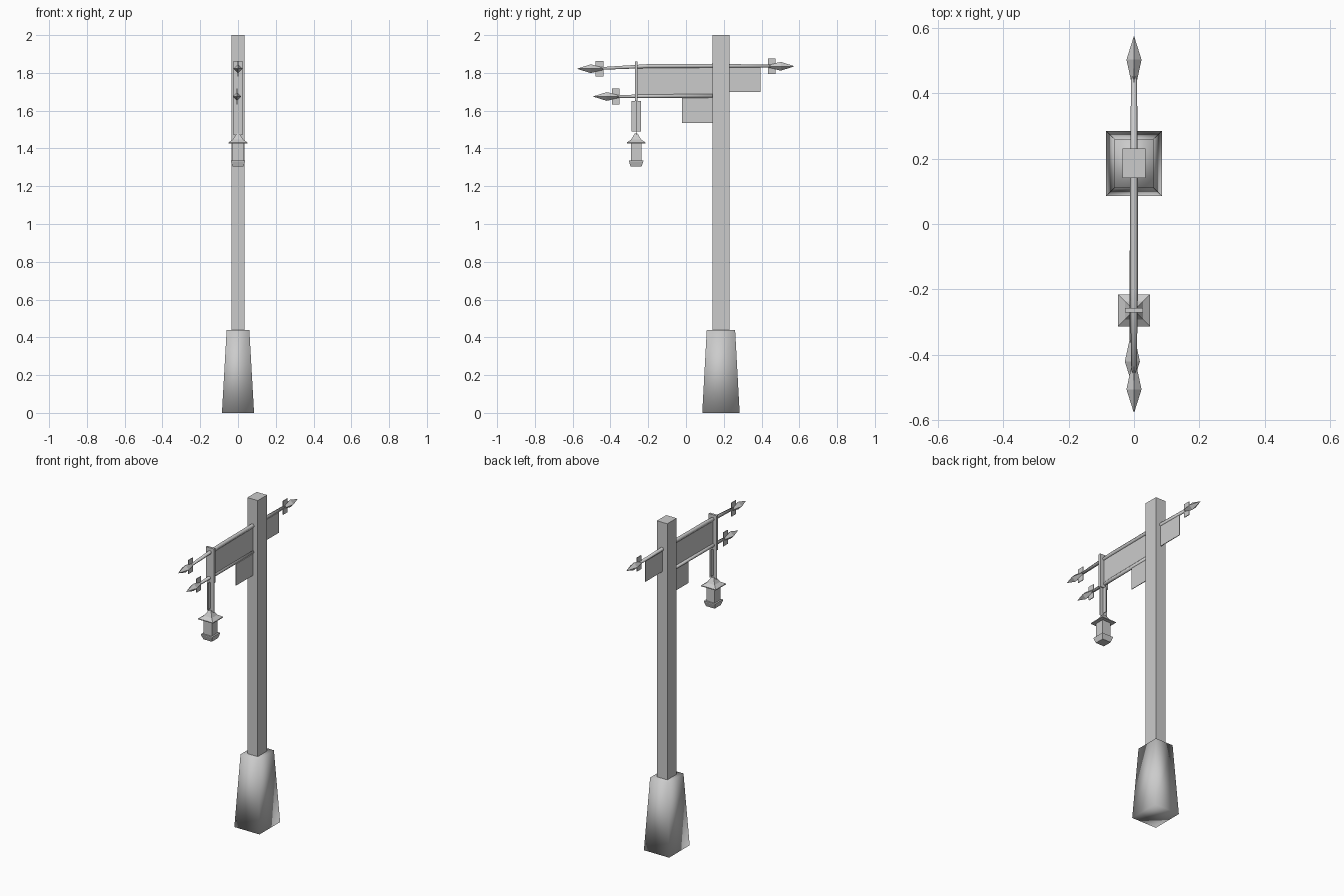
import bpy, bmesh, math
from mathutils import Vector

old = bpy.data.objects.get("Cube")
if old:
    bpy.data.objects.remove(old)

grey = bpy.data.materials.new("plain_grey")
grey.use_nodes = True
COLOUR = (0.6, 0.6, 0.6, 1)
grey.diffuse_color = COLOUR
grey.node_tree.nodes["Principled BSDF"].inputs["Base Color"].default_value = COLOUR


def finish(name, bm, smooth=False):
    bmesh.ops.recalc_face_normals(bm, faces=bm.faces)
    for f in bm.faces:
        f.smooth = smooth
    mesh = bpy.data.meshes.new(name)
    bm.to_mesh(mesh)
    bm.free()
    mesh.materials.append(grey)
    obj = bpy.data.objects.new(name, mesh)
    bpy.context.collection.objects.link(obj)
    return obj


def loft(name, rings, smooth=False):
    """Skin a list of vertex rings and cap both ends."""
    bm = bmesh.new()
    loops = [[bm.verts.new(p) for p in ring] for ring in rings]
    n = len(loops[0])
    for a, b in zip(loops, loops[1:]):
        for i in range(n):
            j = (i + 1) % n
            bm.faces.new((a[i], a[j], b[j], b[i]))
    bm.faces.new(loops[0])
    bm.faces.new(loops[-1])
    return finish(name, bm, smooth)


def rect(cy, hx, hy, z):
    return [(sx * hx, cy + sy * hy, z) for sx, sy in ((-1, -1), (1, -1), (1, 1), (-1, 1))]


def box(name, hx, y0, y1, z0, z1, x=0):
    obj = loft(name, [rect((y0 + y1) / 2, hx, (y1 - y0) / 2, z) for z in (z0, z1)])
    obj.location.x = x
    return obj


def rod(name, path, sides, smooth):
    """Tube along y; path holds (x, y, z, radius)."""
    turn = [2 * math.pi * i / sides for i in range(sides)]
    return loft(name, [[(x + r * math.cos(t), y, z + r * math.sin(t)) for t in turn]
                       for x, y, z, r in path], smooth)


def spear(name, x, tip, z, d):
    """Four-sided point whose tip faces direction d along y."""
    rod(name, [(x, tip, z, 0.001), (x, tip - d * 0.07, z, 0.023),
               (x, tip - d * 0.135, z, 0.009)], 4, False)


# Post and tapered base
POST_Y = 0.185
loft("base", [rect(POST_Y, 0.085, 0.099, 0), rect(POST_Y, 0.06, 0.075, 0.44)], True)
box("post", 0.035, 0.14, 0.23, 0.44, 2.0)

# Rods with spear points and cross plates
rod("upper_rod", [(0, -0.46, 1.823, 0.008), (0, -0.2, 1.836, 0.012),
                  (0, 0.14, 1.838, 0.012), (0, 0.46, 1.835, 0.009)], 6, True)
rod("lower_rod", [(-0.005, -0.38, 1.675, 0.008), (-0.003, -0.2, 1.677, 0.011),
                  (0, 0.15, 1.678, 0.011)], 6, True)
for name, x, tip, z, d in (("upper_front", 0, -0.575, 1.822, -1),
                           ("lower_front", -0.005, -0.49, 1.675, -1),
                           ("upper_back", 0, 0.572, 1.835, 1)):
    spear(name + "_spear", x, tip, z, d)
    c = tip - d * 0.118
    box(name + "_cross_plate", 0.002, c - 0.021, c + 0.021, z - 0.042, z + 0.042, x)

# Thin sign panels
box("main_panel", 0.002, -0.262, 0.145, 1.68, 1.835)
box("back_panel", 0.002, 0.225, 0.394, 1.70, 1.835)
box("lower_panel", 0.002, -0.02, 0.145, 1.535, 1.675)

# Bracket and crossed hanger strips
LAMP_Y = -0.264
box("hanger_bracket", 0.027, LAMP_Y - 0.007, LAMP_Y + 0.007, 1.65, 1.86)
box("hanger_strip_side", 0.001, LAMP_Y - 0.025, LAMP_Y + 0.025, 1.49, 1.652)
box("hanger_strip_front", 0.025, LAMP_Y - 0.001, LAMP_Y + 0.001, 1.47, 1.652)

# Square lantern: roof, body, foot
for name, profile in (
        ("lantern_roof", ((0.008, 1.478), (0.014, 1.468), (0.027, 1.447), (0.049, 1.432), (0.049, 1.427))),
        ("lantern_body", ((0.028, 1.43), (0.028, 1.33))),
        ("lantern_foot", ((0.038, 1.337), (0.038, 1.332), (0.029, 1.304)))):
    loft(name, [rect(LAMP_Y, w, w, z) for w, z in profile])
